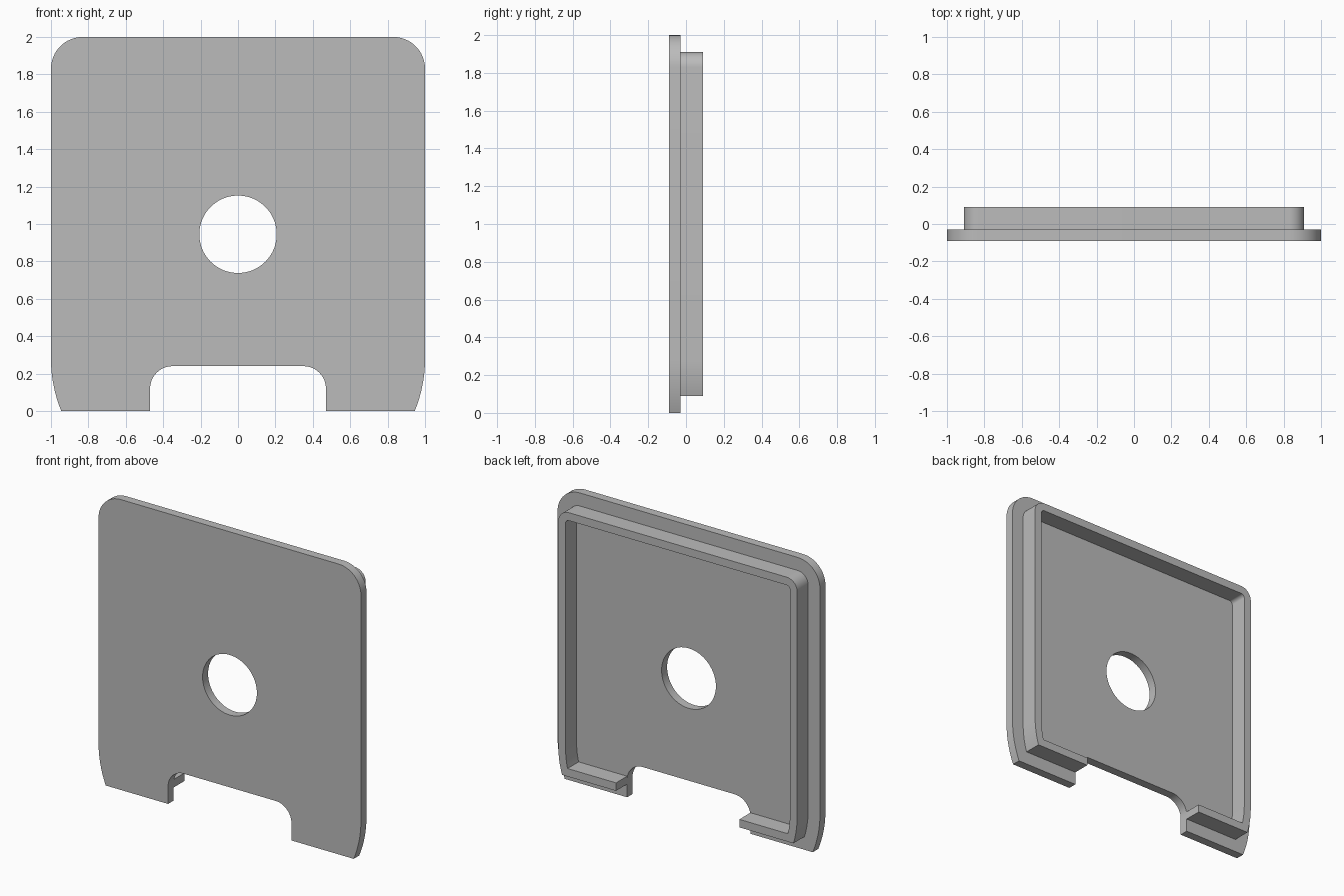
import bpy
import bmesh
from math import asin, cos, sin, pi, radians

cube = bpy.data.objects.get("Cube")
if cube:
    bpy.data.objects.remove(cube, do_unlink=True)

GREY = (0.5, 0.5, 0.5, 1)
grey = bpy.data.materials.new("plain grey")
grey.use_nodes = True
grey.diffuse_color = GREY
grey.node_tree.nodes["Principled BSDF"].inputs["Base Color"].default_value = GREY

NOTCH_X, NOTCH_Z, NOTCH_R = 0.47, 0.24, 0.12
CORNER_R = 0.17
FLARE_Z, FLARE_R = 0.28, 0.74


def arc(cx, cz, r, start, end, steps):
    angles = [start + (end - start) * i / steps for i in range(steps + 1)]
    return [(cx + r * cos(a), cz + r * sin(a)) for a in angles]


def mirrored(half):
    """Continue a right half profile, bottom to top, down the other side."""
    return half + [(-x, z) for x, z in reversed(half)]


def outline(inset):
    """Half outline from the notch side, up the flared edge to the top."""
    low = -asin((FLARE_Z - inset) / (FLARE_R - inset))
    side = arc(1 - FLARE_R, FLARE_Z, FLARE_R - inset, low, 0, 12)
    top = arc(1 - CORNER_R, 2 - CORNER_R, CORNER_R - inset, 0, pi / 2, 16)
    return [(NOTCH_X, inset)] + side + top


def slab(name, loops, y_min, y_max):
    """Extrude closed x-z loops between two depths; inner loops are holes."""
    curve = bpy.data.curves.new(name, "CURVE")
    curve.dimensions = "2D"
    curve.fill_mode = "BOTH"
    curve.extrude = (y_max - y_min) / 2
    for loop in loops:
        spline = curve.splines.new("POLY")
        spline.points.add(len(loop) - 1)
        for point, (x, z) in zip(spline.points, loop):
            point.co = (x, z, 0, 1)
        spline.use_cyclic_u = True
    obj = bpy.data.objects.new(name, curve)
    bpy.context.collection.objects.link(obj)
    obj.rotation_euler.x = pi / 2
    obj.location.y = (y_min + y_max) / 2
    bpy.ops.object.select_all(action="DESELECT")
    obj.select_set(True)
    bpy.context.view_layer.objects.active = obj
    bpy.ops.object.convert(target="MESH")
    obj = bpy.context.object
    obj.name = name
    bm = bmesh.new()
    bm.from_mesh(obj.data)
    bmesh.ops.remove_doubles(bm, verts=bm.verts, dist=0.0001)
    bmesh.ops.recalc_face_normals(bm, faces=bm.faces)
    bm.to_mesh(obj.data)
    bm.free()
    obj.data.materials.clear()
    obj.data.materials.append(grey)
    bpy.ops.object.shade_smooth_by_angle(angle=radians(30))
    return obj


# Face plate with a rounded notch at the bottom and a round hole
notch = arc(NOTCH_X - NOTCH_R, NOTCH_Z - NOTCH_R, NOTCH_R, pi / 2, 0, 12)
hole = arc(0, 0.945, 0.207, 0, 2 * pi, 64)[:-1]
slab("face_plate", [mirrored(notch + outline(0)), hole], -0.09, -0.03)

# Raised rim on the back, open at the notch
rim = mirrored(outline(0.09)) + mirrored(outline(0.145))[::-1]
slab("back_rim", [rim], -0.03, 0.09)
